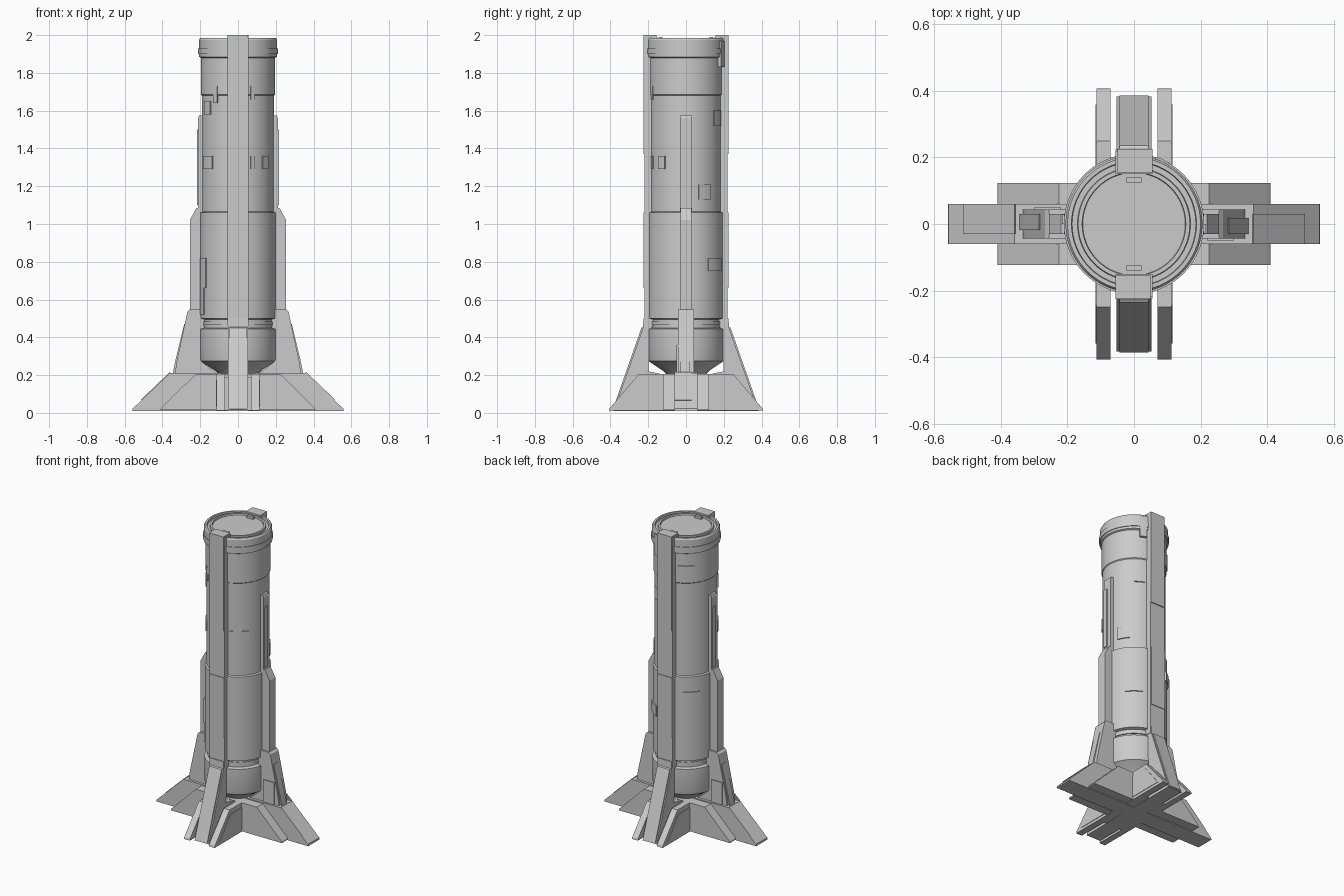
import bpy, bmesh, math
from mathutils import Matrix

cube = bpy.data.objects.get("Cube")
if cube:
    bpy.data.objects.remove(cube, do_unlink=True)

grey = bpy.data.materials.new("hull_grey")
grey.use_nodes = True
colour = (0.6, 0.6, 0.6, 1)
grey.diffuse_color = colour
grey.node_tree.nodes["Principled BSDF"].inputs["Base Color"].default_value = colour


def finish(name, bm, smooth=False):
    bmesh.ops.recalc_face_normals(bm, faces=bm.faces)
    mesh = bpy.data.meshes.new(name)
    bm.to_mesh(mesh)
    bm.free()
    mesh.materials.append(grey)
    obj = bpy.data.objects.new(name, mesh)
    bpy.context.collection.objects.link(obj)
    if smooth:
        bpy.ops.object.select_all(action='DESELECT')
        obj.select_set(True)
        bpy.context.view_layer.objects.active = obj
        bpy.ops.object.shade_smooth_by_angle(angle=math.radians(30))
    return obj


def lathe(name, profile, segments=64):
    """Spin (radius, height) points about the z axis."""
    bm = bmesh.new()
    verts = [bm.verts.new((r, 0, z)) for r, z in profile]
    edges = [bm.edges.new(pair) for pair in zip(verts, verts[1:])]
    bmesh.ops.spin(bm, geom=verts + edges, cent=(0, 0, 0), axis=(0, 0, 1),
                   angle=math.tau, steps=segments, use_duplicate=False)
    bmesh.ops.remove_doubles(bm, verts=bm.verts, dist=0.0001)
    return finish(name, bm, True)


def fin(name, profile, low, high, direction):
    """Extrude an (outward, height) outline sideways, turned to a compass angle."""
    bm = bmesh.new()
    face = bm.faces.new([bm.verts.new((r, low, z)) for r, z in profile])
    new = bmesh.ops.extrude_face_region(bm, geom=[face])["geom"]
    bmesh.ops.translate(bm, vec=(0, high - low, 0),
                        verts=[v for v in new if isinstance(v, bmesh.types.BMVert)])
    bm.transform(Matrix.Rotation(math.radians(direction), 4, 'Z'))
    return finish(name, bm)


def box(name, r0, r1, low, high, z0, z1, direction):
    return fin(name, [(r0, z0), (r1, z0), (r1, z1), (r0, z1)], low, high, direction)


def hull_plate(name, radius, start, end, z0, z1, thick=0.007):
    """Curved plate lying on the round hull between two angles."""
    bm = bmesh.new()
    r0, r1 = radius - 0.01, radius + thick
    verts = [bm.verts.new((r, 0, z)) for r, z in ((r0, z0), (r1, z0), (r1, z1), (r0, z1))]
    face = bm.faces.new(verts)
    bmesh.ops.rotate(bm, verts=verts, matrix=Matrix.Rotation(math.radians(start), 3, 'Z'))
    cap = face.copy()
    edges = list(face.edges)
    bmesh.ops.spin(bm, geom=edges, cent=(0, 0, 0), axis=(0, 0, 1),
                   angle=math.radians(end - start), steps=max(2, int((end - start) / 5)))
    bmesh.ops.remove_doubles(bm, verts=bm.verts, dist=0.0001)
    bmesh.ops.holes_fill(bm, edges=bm.edges, sides=4)
    return finish(name, bm, True)


# Main round hull with engine cup, neck, steps, collar and recessed lid
lathe("hull", [
    (0, 0.2), (0.1, 0.2), (0.125, 0.225), (0.2, 0.275), (0.203, 0.285), (0.203, 0.445),
    (0.18, 0.45), (0.18, 0.465), (0.187, 0.465), (0.187, 0.485), (0.182, 0.485),
    (0.182, 0.495), (0.201, 0.5), (0.201, 1.06), (0.191, 1.065), (0.191, 1.68),
    (0.196, 1.685), (0.196, 1.88), (0.206, 1.885), (0.206, 1.975), (0.2, 1.985),
    (0.188, 1.985), (0.186, 1.97), (0.17, 1.97), (0.168, 1.985), (0.156, 1.985),
    (0.154, 1.975), (0, 1.975)])
lathe("collar_band", [(0.2, 1.9), (0.211, 1.9), (0.211, 1.93), (0.2, 1.93)])

# Front and back: full height spine, flared brace and paired feet
for side, angle in (("front", -90), ("back", 90)):
    box(side + "_spine", 0.15, 0.22, -0.055, 0.055, 0.46, 1.99, angle)
    box(side + "_spine_cap", 0.155, 0.226, -0.055, 0.05, 1.37, 2.0, angle)
    box(side + "_spine_plate", 0.17, 0.224, -0.05, 0.055, 0.66, 1.06, angle)
    box(side + "_lid_tab", 0.125, 0.142, -0.023, 0.023, 1.96, 1.99, angle)
    fin(side + "_brace", [(0.17, 0.5), (0.225, 0.5), (0.228, 0.45), (0.383, 0.01),
                          (0.06, 0.01), (0.06, 0.19), (0.2, 0.22), (0.19, 0.4)],
        -0.052, 0.052, angle)
    fin(side + "_brace_ridge", [(0.22, 0.46), (0.236, 0.45), (0.387, 0.02), (0.36, 0.01)],
        -0.044, 0.044, angle)
    for s in (-1, 1):
        lo, hi = sorted((s * 0.07, s * 0.113))
        fin(side + "_foot", [(0.05, 0.012), (0.408, 0.012), (0.404, 0.025),
                             (0.25, 0.205), (0.05, 0.205)], lo, hi, angle)
        lo, hi = sorted((s * 0.08, s * 0.116))
        fin(side + "_foot_plate", [(0.12, 0.03), (0.36, 0.03), (0.245, 0.175),
                                   (0.12, 0.175)], lo, hi, angle)
    box(side + "_arm_floor", 0, 0.2, -0.113, 0.113, 0.012, 0.19, angle)

# Left and right: broad foot, long toe, stepped buttress and side conduit
for side, angle in (("left", 0), ("right", 180)):
    fin(side + "_broad_foot", [(0, 0.015), (0.41, 0.015), (0.408, 0.025), (0.225, 0.205),
                               (0, 0.205)], -0.123, 0.123, angle)
    fin(side + "_toe", [(0, 0.01), (0.56, 0.01), (0.558, 0.022), (0.36, 0.212),
                        (0, 0.212)], -0.06, 0.06, angle)
    fin(side + "_toe_plate", [(0.35, 0.2), (0.36, 0.217), (0.515, 0.069), (0.5, 0.06)],
        -0.06, 0.03, angle)
    fin(side + "_buttress", [(0.1, 0.2), (0.335, 0.2), (0.325, 0.27), (0.268, 0.535),
                             (0.255, 0.548), (0.17, 0.548), (0.195, 0.35), (0.19, 0.27)],
        -0.043, 0.043, angle)
    fin(side + "_buttress_ridge", [(0.3, 0.2), (0.345, 0.21), (0.333, 0.27),
                                   (0.285, 0.47), (0.25, 0.47)], -0.03, 0.018, angle)
    box(side + "_buttress_block", 0.22, 0.3, -0.05, 0.03, 0.2, 0.36, angle)
    fin(side + "_pod", [(0.15, 0.54), (0.255, 0.54), (0.255, 1.02), (0.22, 1.085),
                        (0.15, 1.085)], -0.03, 0.03, angle)
    fin(side + "_conduit", [(0.15, 1.06), (0.211, 1.06), (0.211, 1.56), (0.205, 1.575),
                            (0.15, 1.575)], -0.031, 0.031, angle)
    box(side + "_conduit_rail", 0.17, 0.217, -0.028, 0.0, 1.1, 1.5, angle)

# Shallow plates scattered over the hull
for start, end, z0, z1, radius in (
        (205, 222, 1.58, 1.65, 0.191), (228, 236, 1.64, 1.73, 0.191),
        (200, 226, 1.29, 1.36, 0.191), (290, 296, 1.29, 1.36, 0.191),
        (290, 296, 1.66, 1.73, 0.191), (312, 325, 1.29, 1.36, 0.191),
        (196, 214, 0.66, 0.82, 0.201), (196, 208, 0.52, 0.66, 0.201),
        (20, 42, 1.13, 1.21, 0.191), (35, 65, 0.75, 0.82, 0.201),
        (50, 70, 1.52, 1.6, 0.191), (110, 140, 1.7, 1.8, 0.196),
        (120, 150, 0.9, 0.96, 0.201), (60, 72, 1.83, 1.97, 0.206)):
    hull_plate("hull_plate", radius, start, end, z0, z1)
